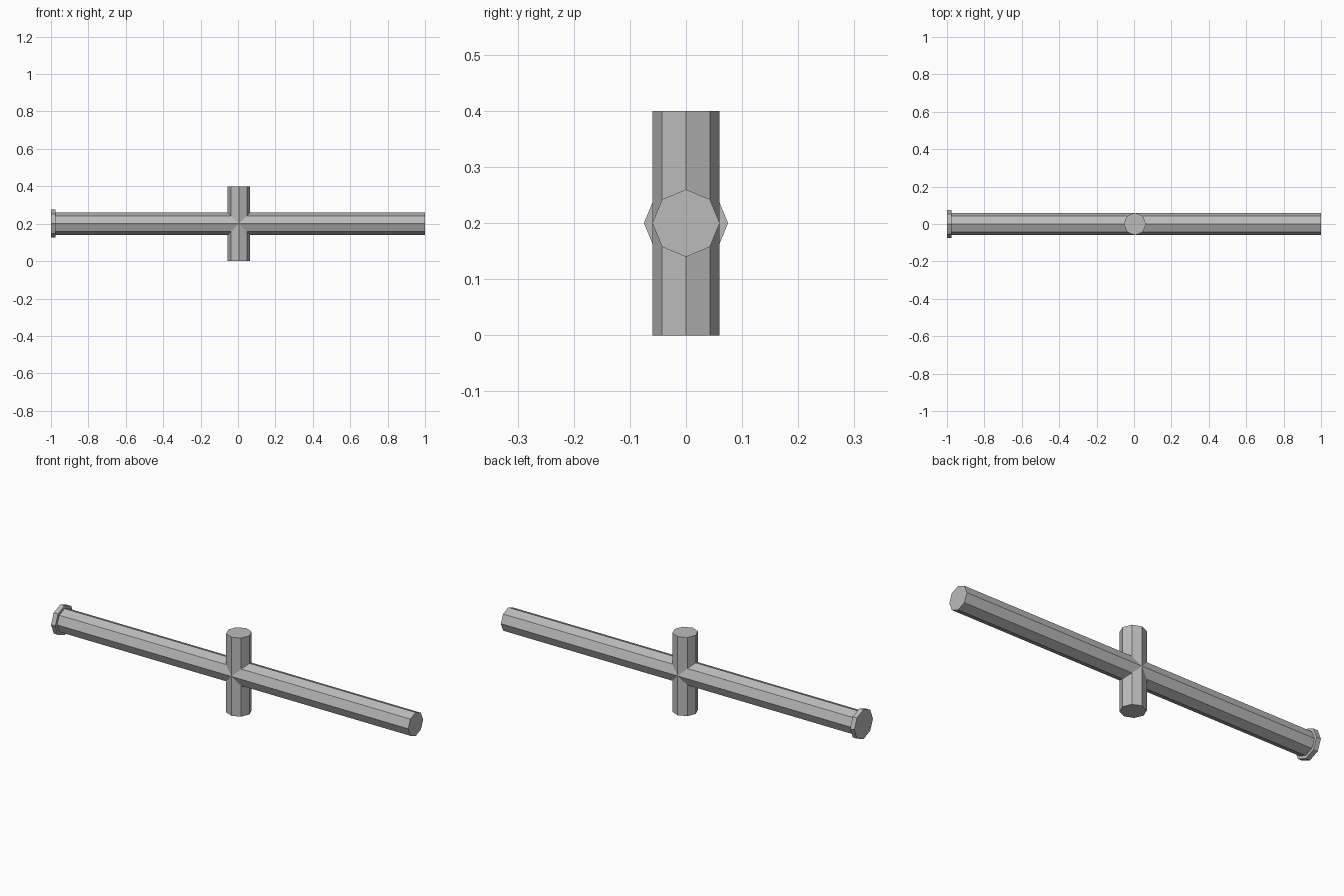
import bpy
from math import pi

cube = bpy.data.objects.get("Cube")
if cube:
    bpy.data.objects.remove(cube, do_unlink=True)

# Plain grey material
grey = bpy.data.materials.new("plain grey")
grey.use_nodes = True
colour = (0.5, 0.5, 0.5, 1)
grey.diffuse_color = colour
grey.node_tree.nodes["Principled BSDF"].inputs["Base Color"].default_value = colour

POST_X = 0.005
MID_Z = 0.2


def octagon_rod(name, radius, length, centre, along_x=False):
    """Eight-sided flat-shaded rod with corners on its cross axes."""
    bpy.ops.mesh.primitive_cylinder_add(
        vertices=8, radius=radius, depth=length, location=centre,
        rotation=(0, pi / 2 if along_x else 0, 0))
    rod = bpy.context.object
    rod.name = name
    rod.data.materials.append(grey)
    return rod


# Long bar, short upright post and end flange
octagon_rod("long_bar", 0.06, 1.985, (0.0075, 0, MID_Z), along_x=True)
octagon_rod("upright_post", 0.06, 0.4, (POST_X, 0, MID_Z))
octagon_rod("end_flange", 0.075, 0.024, (-0.988, 0, MID_Z), along_x=True)
